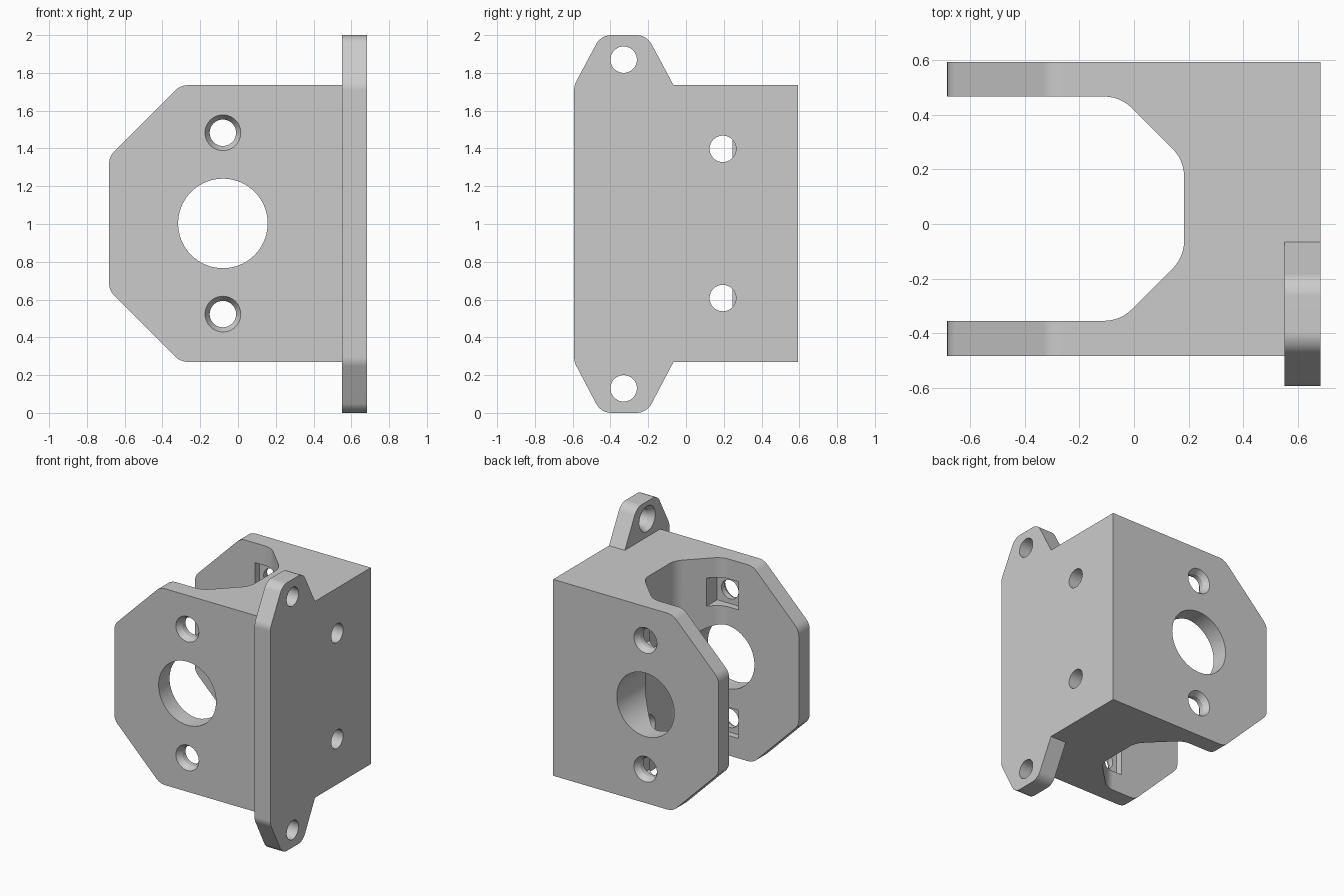
import bpy, bmesh, math
from mathutils import Vector

cube = bpy.data.objects.get("Cube")
if cube:
    bpy.data.objects.remove(cube, do_unlink=True)

grey = bpy.data.materials.new("plain_grey")
grey.use_nodes = True
colour = (0.6, 0.6, 0.6, 1)
grey.diffuse_color = colour
grey.node_tree.nodes["Principled BSDF"].inputs["Base Color"].default_value = colour


def place(axis, u, v, d):
    """Map profile coordinates (u, v) and depth d into space."""
    return {"x": (d, u, v), "y": (u, d, v), "z": (u, v, d)}[axis]


def solid(name, rings):
    """Closed solid from matching loops of points."""
    bm = bmesh.new()
    loops = [[bm.verts.new(p) for p in ring] for ring in rings]
    n = len(loops[0])
    for a, b in zip(loops, loops[1:]):
        for i in range(n):
            j = (i + 1) % n
            bm.faces.new((a[i], a[j], b[j], b[i]))
    bm.faces.new(loops[0])
    bm.faces.new(loops[-1])
    bmesh.ops.recalc_face_normals(bm, faces=bm.faces)
    mesh = bpy.data.meshes.new(name)
    bm.to_mesh(mesh)
    bm.free()
    mesh.materials.append(grey)
    obj = bpy.data.objects.new(name, mesh)
    bpy.context.collection.objects.link(obj)
    return obj


def rounded(corners, steps=6):
    """Round every corner (u, v, radius) of a polygon; radius 0 stays sharp."""
    out = []
    for i, (u, v, r) in enumerate(corners):
        p = Vector((u, v))
        if r == 0:
            out.append(p)
            continue
        a = (Vector(corners[i - 1][:2]) - p).normalized()
        b = (Vector(corners[(i + 1) % len(corners)][:2]) - p).normalized()
        half = a.angle(b) / 2
        centre = p + (a + b).normalized() * (r / math.sin(half))
        start = p + a * (r / math.tan(half)) - centre
        end = p + b * (r / math.tan(half)) - centre
        for k in range(steps + 1):
            spoke = start.lerp(end, k / steps).normalized()
            out.append(centre + spoke * r)
    return out


def prism(name, axis, corners, d0, d1):
    pts = rounded(corners)
    return solid(name, [[place(axis, p.x, p.y, d) for p in pts] for d in (d0, d1)])


def lathe(name, axis, u, v, profile, sides=48):
    """Round cutter; profile is (depth, radius) along the axis."""
    angles = [2 * math.pi * i / sides for i in range(sides)]
    return solid(name, [[place(axis, u + r * math.cos(t), v + r * math.sin(t), d)
                         for t in angles] for d, r in profile])


def combine(target, other, operation):
    mod = target.modifiers.new("combine", "BOOLEAN")
    mod.operation = operation
    mod.solver = "EXACT"
    mod.object = other
    bpy.context.view_layer.objects.active = target
    bpy.ops.object.modifier_apply(modifier=mod.name)
    bpy.data.objects.remove(other, do_unlink=True)


def screw_hole(axis, u, v, face, way, length):
    """Countersunk through hole, entering at face and running along way."""
    return lathe("screw_hole", axis, u, v, [
        (face - way * 0.02, 0.107), (face + way * 0.04, 0.07),
        (face + way * length, 0.07)])


# Main block with chamfered free end
low, high, back = 0.27, 1.735, 0.592
bracket = prism("motor_bracket", "y", [
    (0.682, low, 0), (0.682, high, 0), (-0.305, high, 0.1), (-0.683, 1.357, 0.1),
    (-0.683, 0.648, 0.1), (-0.305, low, 0.1)], -0.483, back)

# Slot between the two arms
slot = prism("slot_cutter", "z", [
    (-0.9, -0.354, 0), (-0.05, -0.354, 0.14), (0.183, -0.121, 0.14),
    (0.183, 0.233, 0.14), (-0.05, 0.466, 0.14), (-0.9, 0.466, 0)], 0, 2)
combine(bracket, slot, "DIFFERENCE")

# Mounting flange with an ear above and below
flange = prism("mounting_flange", "x", [
    (-0.592, low, 0.1), (-0.45, 0, 0.09), (-0.208, 0, 0.09), (-0.066, low, 0),
    (-0.066, high, 0), (-0.208, 2, 0.09), (-0.45, 2, 0.09), (-0.592, high, 0.1)],
    0.551, 0.682)
combine(bracket, flange, "UNION")

# Large opening through both arms
shaft = -0.08
combine(bracket, lathe("opening_cutter", "y", shaft, 1.003,
                       [(-0.7, 0.237), (0.7, 0.237)], 72), "DIFFERENCE")

for side in (-1, 1):
    # Arm screws with square nut pockets on the inner faces
    z = 1.003 + side * 0.48
    w = 0.105
    pocket = prism("nut_pocket", "y", [
        (shaft - w, z - w, 0), (shaft + w, z - w, 0),
        (shaft + w, z + w, 0), (shaft - w, z + w, 0)], -0.404, 0.516)
    combine(bracket, pocket, "DIFFERENCE")
    combine(bracket, screw_hole("y", shaft, z, -0.483, 1, 0.2), "DIFFERENCE")
    combine(bracket, screw_hole("y", shaft, z, back, -1, 0.2), "DIFFERENCE")
    # Wall screws and ear screws
    combine(bracket, screw_hole("x", 0.195, 1.003 + side * 0.395, 0.183, 1, 0.6), "DIFFERENCE")
    combine(bracket, screw_hole("x", -0.33, 1.0 + side * 0.87, 0.551, 1, 0.2), "DIFFERENCE")

# Smooth the rounded corners and holes, keep flat faces flat
bpy.ops.object.select_all(action="DESELECT")
bracket.select_set(True)
bpy.context.view_layer.objects.active = bracket
bpy.ops.object.shade_smooth_by_angle(angle=math.radians(25))
weighted = bracket.modifiers.new("weighted_normals", "WEIGHTED_NORMAL")
weighted.keep_sharp = True
